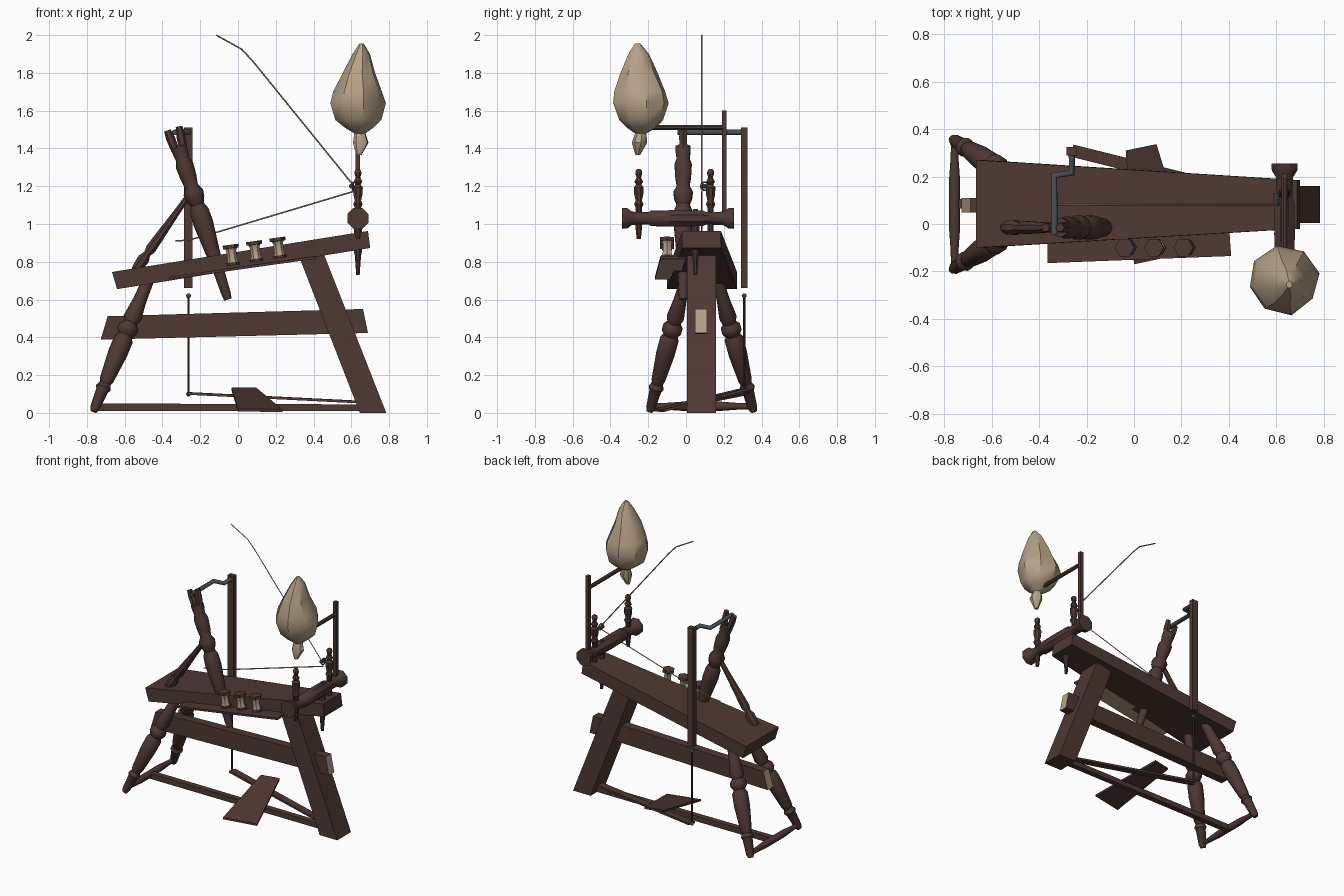
import bpy, bmesh, math, random
from mathutils import Vector

random.seed(4)
cube = bpy.data.objects.get("Cube")
if cube:
    bpy.data.objects.remove(cube, do_unlink=True)


def material(name, rgb):
    m = bpy.data.materials.new(name)
    m.use_nodes = True
    m.diffuse_color = (*rgb, 1)
    m.node_tree.nodes["Principled BSDF"].inputs["Base Color"].default_value = (*rgb, 1)
    return m


WOOD = material("dark_wood", (0.078, 0.04, 0.031))
FLAX = material("pale_flax", (0.47, 0.36, 0.24))
METAL = material("grey_metal", (0.065, 0.078, 0.09))


def finish(name, bm, mats, smooth=False):
    bmesh.ops.recalc_face_normals(bm, faces=bm.faces)
    me = bpy.data.meshes.new(name)
    bm.to_mesh(me)
    bm.free()
    ob = bpy.data.objects.new(name, me)
    bpy.context.collection.objects.link(ob)
    for m in mats:
        me.materials.append(m)
    if smooth:
        bpy.ops.object.select_all(action='DESELECT')
        ob.select_set(True)
        bpy.context.view_layer.objects.active = ob
        bpy.ops.object.shade_smooth_by_angle(angle=math.radians(40))
    return ob


def loft(bm, rings):
    """Skin a list of rings of points and cap both ends."""
    loops = [[bm.verts.new(p) for p in ring] for ring in rings]
    n = len(loops[0])
    for a, b in zip(loops, loops[1:]):
        for i in range(n):
            bm.faces.new((a[i], a[(i + 1) % n], b[(i + 1) % n], b[i]))
    bm.faces.new(loops[0])
    bm.faces.new(loops[-1])


def slab(name, outline, mats=(WOOD,)):
    """Plank from an x-z outline; each point carries its own y range."""
    bm = bmesh.new()
    loft(bm, [[(x, y0, z) for x, z, y0, y1 in outline],
              [(x, y1, z) for x, z, y0, y1 in outline]])
    return finish(name, bm, mats)


def board(name, corners, thick, mats=(WOOD,)):
    bm = bmesh.new()
    loft(bm, [corners, [(x, y, z - thick) for x, y, z in corners]])
    return finish(name, bm, mats)


def turned(name, a, b, profile, sides=10, mats=(WOOD,)):
    """Lathe-turned part from a to b; the profile holds (fraction, radius)."""
    a, b = Vector(a), Vector(b)
    q = (b - a).to_track_quat('Z', 'Y')
    bm = bmesh.new()
    turn = [2 * math.pi * (i + 0.5) / sides for i in range(sides)]
    loft(bm, [[a.lerp(b, t) + q @ Vector((r * math.cos(u), r * math.sin(u), 0))
               for u in turn] for t, r in profile])
    return finish(name, bm, mats, sides > 4)


def rod(name, a, b, r, sides=8, mats=(WOOD,)):
    return turned(name, a, b, [(0, r), (1, r)], sides, mats)


def wire(name, points, r, mat, res=0):
    cu = bpy.data.curves.new(name, 'CURVE')
    cu.dimensions = '3D'
    cu.bevel_depth, cu.bevel_resolution, cu.use_fill_caps = r, res, True
    sp = cu.splines.new('POLY')
    sp.points.add(len(points) - 1)
    for p, co in zip(sp.points, points):
        p.co = (*co, 1)
    ob = bpy.data.objects.new(name, cu)
    bpy.context.collection.objects.link(ob)
    cu.materials.append(mat)
    bpy.ops.object.select_all(action='DESELECT')
    ob.select_set(True)
    bpy.context.view_layer.objects.active = ob
    bpy.ops.object.convert(target='MESH')


def ball(name, at, r, mat):
    bm = bmesh.new()
    bmesh.ops.create_uvsphere(bm, u_segments=8, v_segments=6, radius=r)
    bmesh.ops.translate(bm, vec=at, verts=bm.verts)
    finish(name, bm, [mat], True)


MID = 0.083  # centre line of the bench in y

# Sloping bench, raked post, stretcher and floor rail
slab("bench", [(-0.667, 0.746, -0.1, 0.27), (-0.64, 0.655, -0.1, 0.27),
               (0.7, 0.873, -0.02, 0.185), (0.688, 0.963, -0.02, 0.185)])
slab("end_post", [(0.33, 0.81, 0.005, 0.16), (0.645, 0, 0.005, 0.16),
                  (0.785, 0, 0.005, 0.16), (0.455, 0.84, 0.005, 0.16)])
rail = slab("stretcher", [(-0.69, 0.512, 0.048, 0.11), (-0.727, 0.388, 0.048, 0.11),
                          (0.688, 0.423, 0.048, 0.11), (0.662, 0.55, 0.048, 0.11)],
            (WOOD, FLAX))
for f in rail.data.polygons:
    f.material_index = int(abs(f.normal.x) > 0.8)
slab("floor_rail", [(-0.76, 0.05, 0.065, 0.105), (-0.76, 0.01, 0.065, 0.105),
                    (0.66, 0.01, 0.065, 0.105), (0.65, 0.045, 0.065, 0.105)])

# Turned legs and their cross rail
LEG = [(0, 0.018), (0.03, 0.026), (0.15, 0.033), (0.17, 0.042), (0.2, 0.03),
       (0.23, 0.038), (0.42, 0.052), (0.52, 0.052), (0.55, 0.038), (0.58, 0.055),
       (0.61, 0.055), (0.64, 0.036), (0.68, 0.048), (0.8, 0.036), (1, 0.03)]
for side, name in ((-1, "front_leg"), (1, "back_leg")):
    turned(name, (-0.765, MID + side * 0.275, 0.008), (-0.46, MID + side * 0.075, 0.74), LEG)
turned("leg_cross_rail", (-0.757, MID - 0.27, 0.035), (-0.757, MID + 0.27, 0.035),
       [(0, 0.015), (0.15, 0.018), (0.3, 0.024), (0.7, 0.024), (0.85, 0.018), (1, 0.015)])

# Wheel post with forked top and a slim brace
PY = -0.015
turned("wheel_post", (-0.053, PY, 0.6), (-0.315, PY, 1.41),
       [(0, 0.02), (0.04, 0.025), (0.2, 0.03), (0.3, 0.038), (0.5, 0.053), (0.58, 0.05),
        (0.62, 0.036), (0.66, 0.05), (0.7, 0.054), (0.74, 0.036), (0.8, 0.044),
        (0.88, 0.048), (0.92, 0.036), (0.97, 0.042), (1, 0.042)])
for x, z, name in ((-0.034, -0.01, "left_prong"), (0.028, 0.012, "right_prong")):
    turned(name, (-0.308 + x * 0.7, PY, 1.39), (-0.34 + x, PY, 1.505 + z),
           [(0, 0.022), (0.6, 0.024), (1, 0.018)], 6)
turned("post_brace", (-0.56, PY, 0.73), (-0.255, PY, 1.16),
       [(0, 0.018), (0.1, 0.03), (0.2, 0.034), (0.26, 0.02), (0.32, 0.03),
        (0.5, 0.026), (0.8, 0.018), (1, 0.016)], 8)

# Crank, footman and treadle
wire("crank", [(-0.336, -0.045, 1.485), (-0.336, 0.205, 1.485), (-0.262, 0.215, 1.485),
               (-0.262, 0.325, 1.485)], 0.015, METAL, 2)
slab("footman", [(x, z, 0.29, 0.325) for x, z in
                 ((-0.285, 1.51), (-0.285, 0.66), (-0.24, 0.66), (-0.24, 1.51))])
rod("footman_cord", (-0.262, 0.308, 0.1), (-0.262, 0.308, 0.62), 0.006, 6)
for z in (0.1, 0.62):
    ball("cord_knot", (-0.262, 0.308, z), 0.013, METAL)
board("treadle_bar", [(-0.27, 0.285, 0.11), (-0.255, 0.335, 0.11),
                      (0.64, 0.11, 0.065), (0.63, 0.06, 0.065)], 0.014)
board("treadle_pedal", [(-0.035, 0.31, 0.135), (0.095, 0.337, 0.135),
                        (0.235, -0.12, 0.018), (0, -0.17, 0.022)], 0.014)

# Side tray with three bobbins
tray = board("bobbin_tray", [(-0.365, -0.165, 0.72), (0.41, -0.135, 0.83),
                             (0.4, 0.0, 0.83), (-0.365, -0.04, 0.72)], 0.014, (WOOD, FLAX))
for f in tray.data.polygons:
    f.material_index = int(f.normal.z < -0.8)
SPOOL = [(0, 0.036), (0.12, 0.036), (0.13, 0.031), (0.3, 0.026), (0.7, 0.026),
         (0.82, 0.032), (0.83, 0.042), (1, 0.042)]
for i in range(3):
    x = -0.025 + i * 0.124
    base, tip = Vector((x, -0.1, 0.782 + i * 0.019)), Vector((x - 0.015, -0.1, 0.89 + i * 0.019))
    spool = turned("bobbin", base, tip, SPOOL, 6, (WOOD, FLAX))
    for f in spool.data.polygons:
        t = (f.center - base).dot(tip - base) / (tip - base).length_squared
        f.material_index = int(0.125 < t < 0.825)

# Maiden bar, maidens and tension screw
HX = 0.635
turned("maiden_bar", (HX, -0.34, 1.03), (HX, 0.255, 1.03),
       [(0, 0.06), (0.05, 0.058), (0.09, 0.038), (0.24, 0.036), (0.26, 0.045), (0.5, 0.047),
        (0.72, 0.045), (0.75, 0.036), (0.9, 0.038), (0.95, 0.058), (1, 0.06)], 8)
for y in (-0.25, 0.13):
    turned("maiden", (HX, y, 0.92), (HX, y, 1.29),
           [(0, 0.012), (0.15, 0.018), (0.45, 0.018), (0.5, 0.027), (0.55, 0.018),
            (0.64, 0.026), (0.74, 0.028), (0.78, 0.015), (0.82, 0.025), (0.88, 0.013),
            (0.94, 0.02), (0.98, 0.018), (1, 0.01)], 8)
turned("tension_screw", (HX, 0.05, 0.73), (HX, 0.05, 1.08),
       [(0, 0.01), (0.3, 0.018), (0.34, 0.022), (0.9, 0.022), (1, 0.012)], 8)
rod("spindle", (0.6, 0.13, 1.2), (0.6, 0.083, 1.2), 0.013, 8, (METAL,))
ring = [(0.608, 0.1 + 0.022 * math.cos(u), 1.2 + 0.022 * math.sin(u))
        for u in [i * math.pi / 5 for i in range(11)]]
wire("spindle_ring", ring, 0.005, METAL)

# Distaff stand with its arm
slab("distaff_upright", [(HX + s * 0.012, z, 0.19, 0.214) for s, z in
                         ((-1, 1.6), (-1, 1.0), (1, 1.0), (1, 1.6))])
rod("distaff_arm", (HX, 0.2, 1.51), (HX, -0.25, 1.51), 0.014)

# Bundle of flax: rings of height, centre x and y, half widths
bm = bmesh.new()
rings = []
for z, cx, cy, rx, ry in ((1.365, 0.64, -0.255, 0.015, 0.012), (1.43, 0.648, -0.247, 0.042, 0.042),
                          (1.48, 0.645, -0.24, 0.03, 0.03), (1.51, 0.64, -0.235, 0.075, 0.08),
                          (1.55, 0.637, -0.235, 0.118, 0.115), (1.64, 0.633, -0.237, 0.152, 0.146),
                          (1.7, 0.636, -0.24, 0.135, 0.135), (1.8, 0.64, -0.25, 0.088, 0.1),
                          (1.9, 0.652, -0.25, 0.045, 0.058), (1.955, 0.655, -0.255, 0.012, 0.015)):
    rings.append([(cx + rx * k * math.cos(u), cy + ry * k * math.sin(u), z + ry * 0.1 * (k - 1))
                  for u, k in [(i * math.pi / 4 + 0.2, random.uniform(0.95, 1.06))
                               for i in range(8)]])
loft(bm, rings)
finish("flax_bundle", bm, [FLAX], True)

# Loose yarn and drive line
wire("yarn", [(0.615, MID, 1.2), (0.08, MID, 1.86), (0.02, MID, 1.925), (-0.115, MID, 2.0)],
     0.004, FLAX)
wire("drive_line", [(0.62, MID, 1.175), (-0.1, MID, 0.96), (-0.26, MID, 0.915),
                    (-0.33, MID, 0.91)], 0.004, FLAX)
